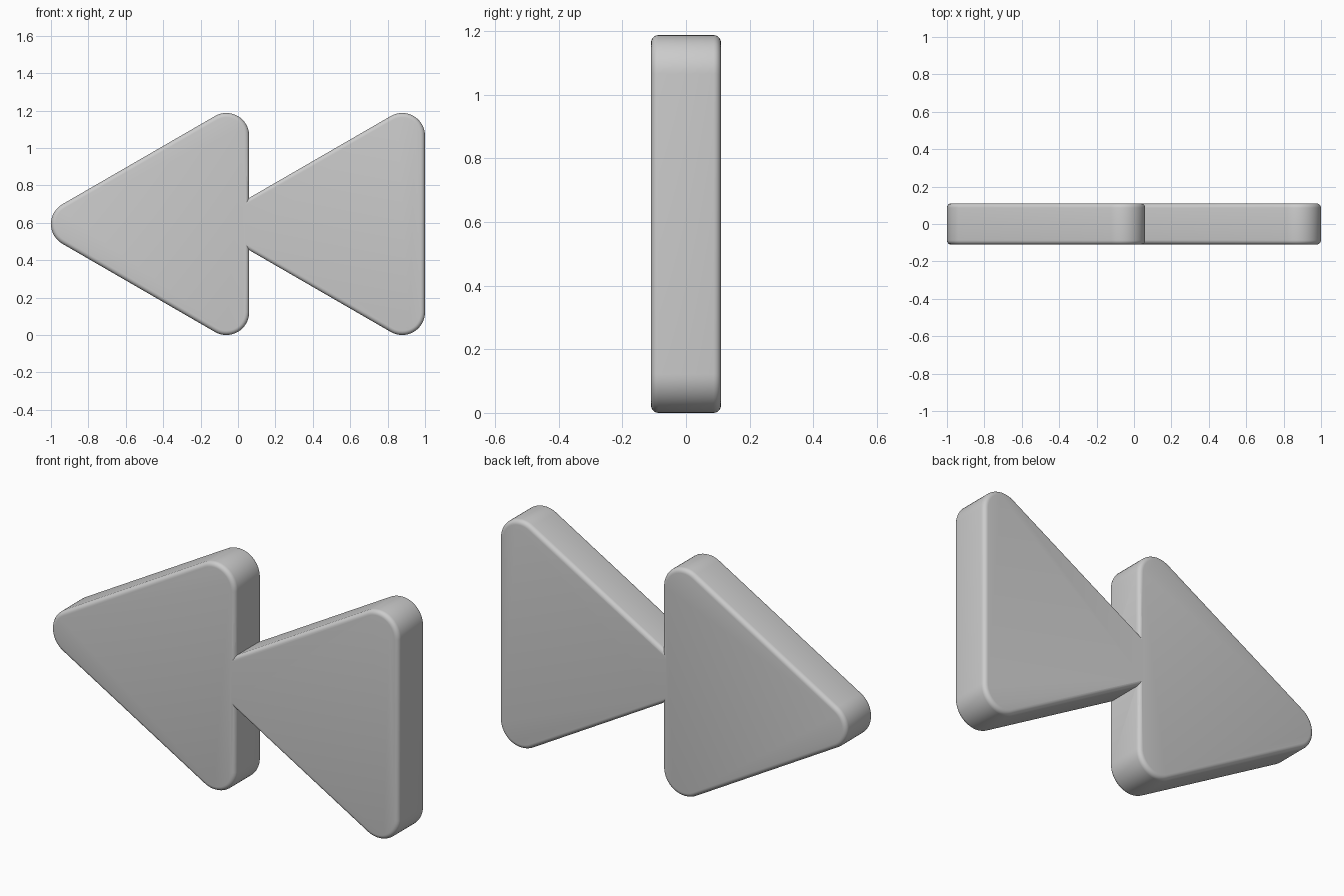
import bpy, bmesh
from math import cos, sin, radians

if "Cube" in bpy.data.objects:
    bpy.data.objects.remove(bpy.data.objects["Cube"])

RADIUS = 0.122           # corner rounding of the outline
HEIGHT = 1.187
WIDTH = 1.06
DEPTH = 0.22
SIDE = HEIGHT - 2 * RADIUS
STEPS = 16


def rounded_triangle(name, left_x, depth):
    """Thick left-pointing triangle with round corners and softened rims."""
    mid = HEIGHT / 2
    right = left_x + WIDTH - RADIUS
    corners = [
        (right, mid - SIDE / 2, -120),
        (right, mid + SIDE / 2, 0),
        (left_x + RADIUS, mid, 120),
    ]
    bm = bmesh.new()
    verts = []
    for cx, cz, start in corners:
        for i in range(STEPS + 1):
            a = radians(start + 120 * i / STEPS)
            verts.append(bm.verts.new((cx + RADIUS * cos(a), -depth / 2,
                                       cz + RADIUS * sin(a))))
    face = bm.faces.new(verts)
    ext = bmesh.ops.extrude_face_region(bm, geom=[face], use_keep_orig=True)
    moved = [g for g in ext["geom"] if isinstance(g, bmesh.types.BMVert)]
    bmesh.ops.translate(bm, verts=moved, vec=(0, depth, 0))
    bmesh.ops.recalc_face_normals(bm, faces=bm.faces)
    # round the front and back rims
    rims = [e for e in bm.edges
            if abs(e.verts[0].co.y - e.verts[1].co.y) < 1e-5]
    bmesh.ops.bevel(bm, geom=rims, offset=0.023, segments=5,
                    profile=0.5, affect='EDGES')
    mesh = bpy.data.meshes.new(name)
    bm.to_mesh(mesh)
    bm.free()
    obj = bpy.data.objects.new(name, mesh)
    bpy.context.collection.objects.link(obj)
    return obj


# two overlapping arrowheads; a hair of depth difference avoids coplanar faces
left_arrow = rounded_triangle("left_arrow", -1.0, DEPTH)
right_arrow = rounded_triangle("right_arrow", 1.0 - WIDTH, DEPTH - 0.0004)

# fuse them into a single solid
union = left_arrow.modifiers.new("union", 'BOOLEAN')
union.operation = 'UNION'
union.solver = 'EXACT'
union.object = right_arrow
bpy.context.view_layer.update()
bpy.ops.object.select_all(action='DESELECT')
left_arrow.select_set(True)
bpy.context.view_layer.objects.active = left_arrow
bpy.ops.object.modifier_apply(modifier=union.name)
bpy.data.objects.remove(right_arrow)
left_arrow.name = "double_arrow"

# smooth rims, crisp seam between the arrows
bpy.ops.object.shade_smooth_by_angle(angle=radians(30))
